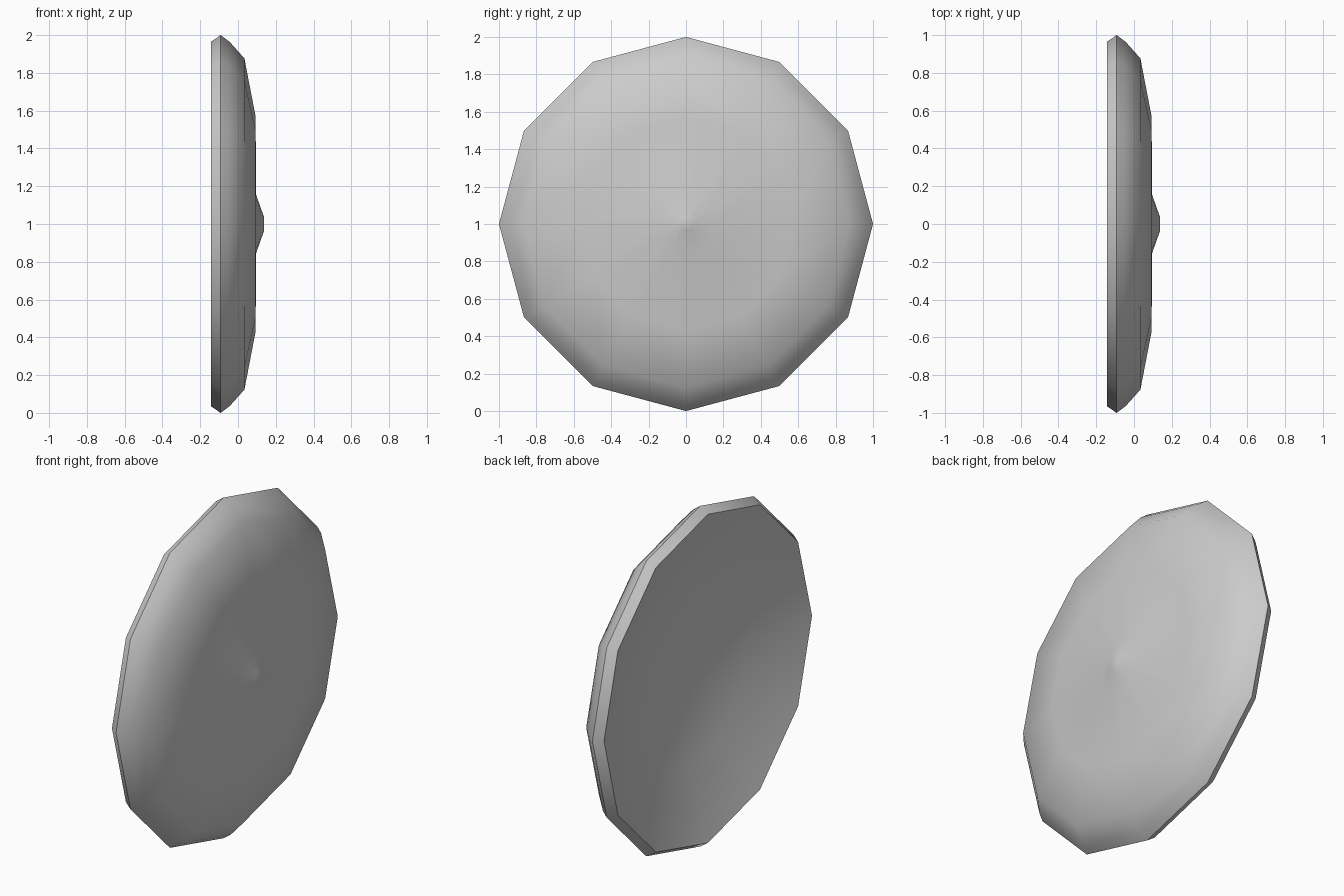
import bpy, bmesh, math
from mathutils import Matrix

if "Cube" in bpy.data.objects:
    bpy.data.objects.remove(bpy.data.objects["Cube"])

SIDES = 12

# Shell profile as (x, radius), from the domed front centre, round the rim, to the hollow back centre
PROFILE = [
    (0.139, 0.0), (0.138, 0.035), (0.096, 0.155),
    (0.093, 0.57), (0.034, 0.877), (-0.045, 0.965), (-0.092, 1.0),
    (-0.143, 0.965), (0.0, 0.57), (0.05, 0.155), (0.06, 0.0),
]


def lathe_x(name, profile, sides, centre_z):
    """Revolve a profile around the x axis."""
    bm = bmesh.new()
    verts = [bm.verts.new((x, 0, r)) for x, r in profile]
    edges = [bm.edges.new(pair) for pair in zip(verts, verts[1:])]
    bmesh.ops.spin(bm, geom=verts + edges, cent=(0, 0, 0), axis=(1, 0, 0),
                   angle=math.tau, steps=sides, use_duplicate=False)
    bmesh.ops.remove_doubles(bm, verts=bm.verts, dist=0.0005)
    bmesh.ops.recalc_face_normals(bm, faces=bm.faces)
    bmesh.ops.transform(bm, matrix=Matrix.Translation((0, 0, centre_z)), verts=bm.verts)
    mesh = bpy.data.meshes.new(name)
    bm.to_mesh(mesh)
    bm.free()
    obj = bpy.data.objects.new(name, mesh)
    bpy.context.collection.objects.link(obj)
    return obj


# Round shield: smooth dish with crisp rim edges
shield = lathe_x("round_shield", PROFILE, SIDES, 1.0)
bpy.context.view_layer.objects.active = shield
shield.select_set(True)
bpy.ops.object.shade_smooth_by_angle(angle=math.radians(32))
